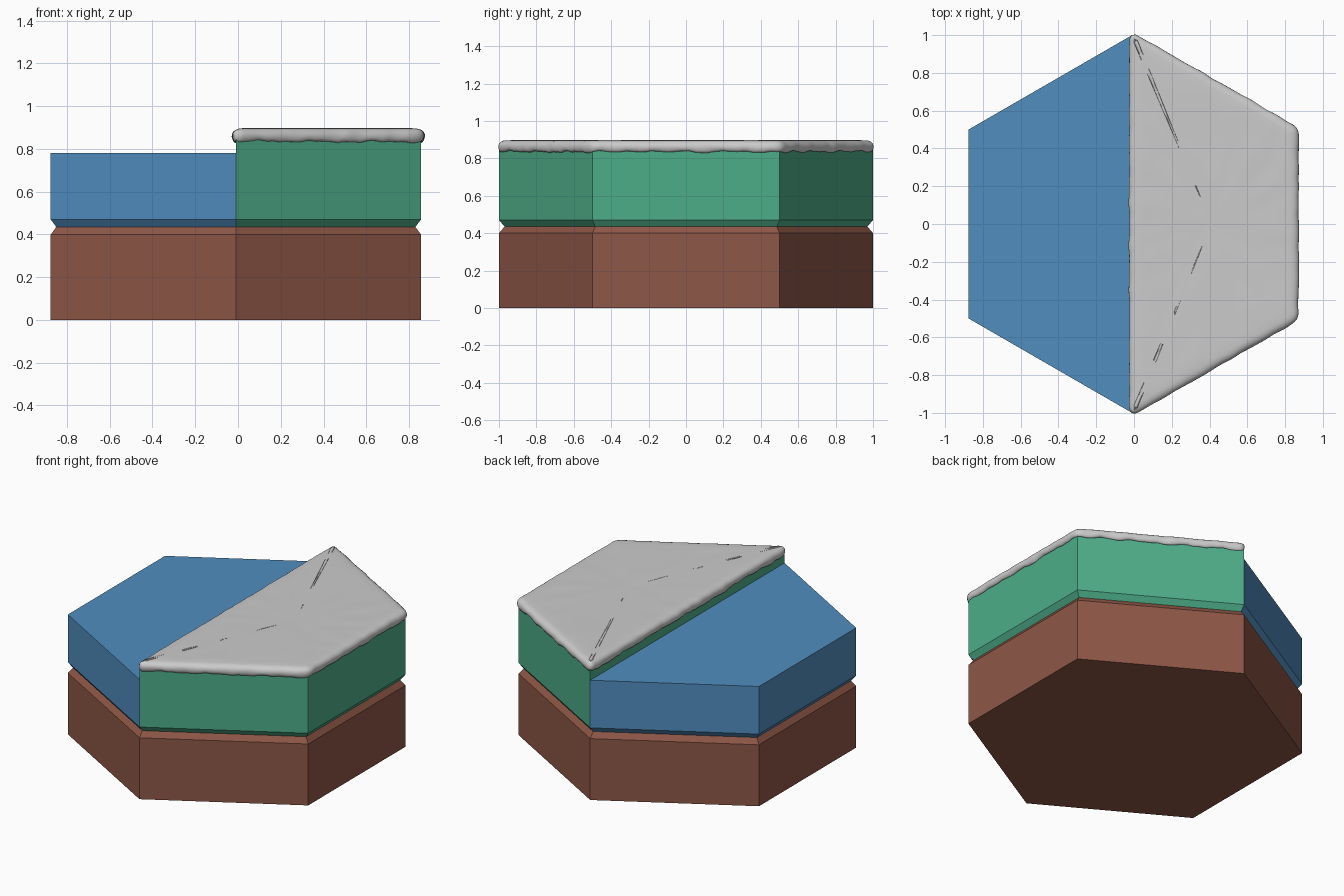
import bpy, bmesh, math
from mathutils import Vector, noise

if "Cube" in bpy.data.objects:
    bpy.data.objects.remove(bpy.data.objects["Cube"])

CX = -0.01  # hexagon centre in x
HEX = [Vector((math.sin(a), math.cos(a))) for a in (math.radians(60 * i) for i in range(6))]


def material(name, rgb):
    m = bpy.data.materials.new(name)
    m.diffuse_color = (*rgb, 1)
    m.use_nodes = True
    m.node_tree.nodes["Principled BSDF"].inputs["Base Color"].default_value = m.diffuse_color
    return m


def loft(name, rings, mat=None):
    """Skin a stack of closed rings and cap both ends."""
    bm = bmesh.new()
    loops = [[bm.verts.new(p) for p in ring] for ring in rings]
    for a, b in zip(loops, loops[1:]):
        for i in range(len(a)):
            j = (i + 1) % len(a)
            bm.faces.new((a[i], a[j], b[j], b[i]))
    bm.faces.new(loops[0][::-1])
    bm.faces.new(loops[-1])
    bmesh.ops.recalc_face_normals(bm, faces=bm.faces[:])
    me = bpy.data.meshes.new(name)
    bm.to_mesh(me)
    bm.free()
    ob = bpy.data.objects.new(name, me)
    bpy.context.collection.objects.link(ob)
    if mat:
        me.materials.append(mat)
    return ob


def prism(name, outline, levels, mat):
    loft(name, [[(CX + p.x * s, p.y * s, z) for p in outline] for s, z in levels], mat)


# Hexagonal earth base and the two half-hexagon layers above it
right = HEX[:4]
left = [HEX[3], HEX[4], HEX[5], HEX[0]]
prism("earth_base", HEX, [(1, 0), (1, 0.40), (0.97, 0.435)],
      material("earth", (0.27, 0.095, 0.062)))
prism("water_half", left, [(0.97, 0.435), (1, 0.47), (1, 0.78)],
      material("water", (0.082, 0.27, 0.52)))
prism("grass_half", right, [(0.97, 0.435), (1, 0.47), (1, 0.85)],
      material("grass", (0.075, 0.42, 0.25)))


# Snow outline: evenly sampled half hexagon with softened corners
pts = []
for a, b in zip(right, right[1:] + right[:1]):
    n = round((b - a).length / 0.016)
    pts += [a.lerp(b, i / n) for i in range(n)]
N = len(pts)
for _ in range(3):
    pts = [(pts[i - 1] + pts[i] * 2 + pts[(i + 1) % N]) / 4 for i in range(N)]
normals = []
for i in range(N):
    t = pts[(i + 1) % N] - pts[i - 1]
    normals.append(Vector((-t.y, t.x)).normalized())


def rough(p, z, f):
    return noise.noise(Vector((p.x * f, p.y * f, z * f + 3.7)))


# Snow cross-section: outward offset, height, amount of drip
profile = [(-0.012, 0.844, 0.3), (0.0, 0.836, 1), (0.007, 0.838, 0.9), (0.013, 0.847, 0.6),
           (0.016, 0.858, 0.3), (0.015, 0.870, 0.1), (0.010, 0.881, 0), (0.0, 0.889, 0),
           (-0.013, 0.894, 0), (-0.028, 0.896, 0)]
rings = []
for off, z, drip in profile:
    ring = []
    for p, nrm in zip(pts, normals):
        q = p + nrm * (off + 0.005 * rough(p, z, 13))
        dz = 0.013 * drip * (rough(p, 0, 9) + 0.5 * rough(p, 0, 23))
        ring.append((CX + q.x, q.y, z + dz))
    rings.append(ring)

# Gently uneven snow top, drawn in towards the middle
mid = Vector((0.42, 0))
rim = [Vector((x - CX, y)) for x, y, z in rings[-1]]
for k in (0.94, 0.86, 0.76, 0.64, 0.5, 0.35, 0.2, 0.06):
    inner = [mid + (p - mid) * k for p in rim]
    rings.append([(CX + p.x, p.y, 0.897 + 0.002 * rough(p, 0, 9)) for p in inner])

snow = loft("snow_cover", rings)
for f in snow.data.polygons:
    f.use_smooth = True
